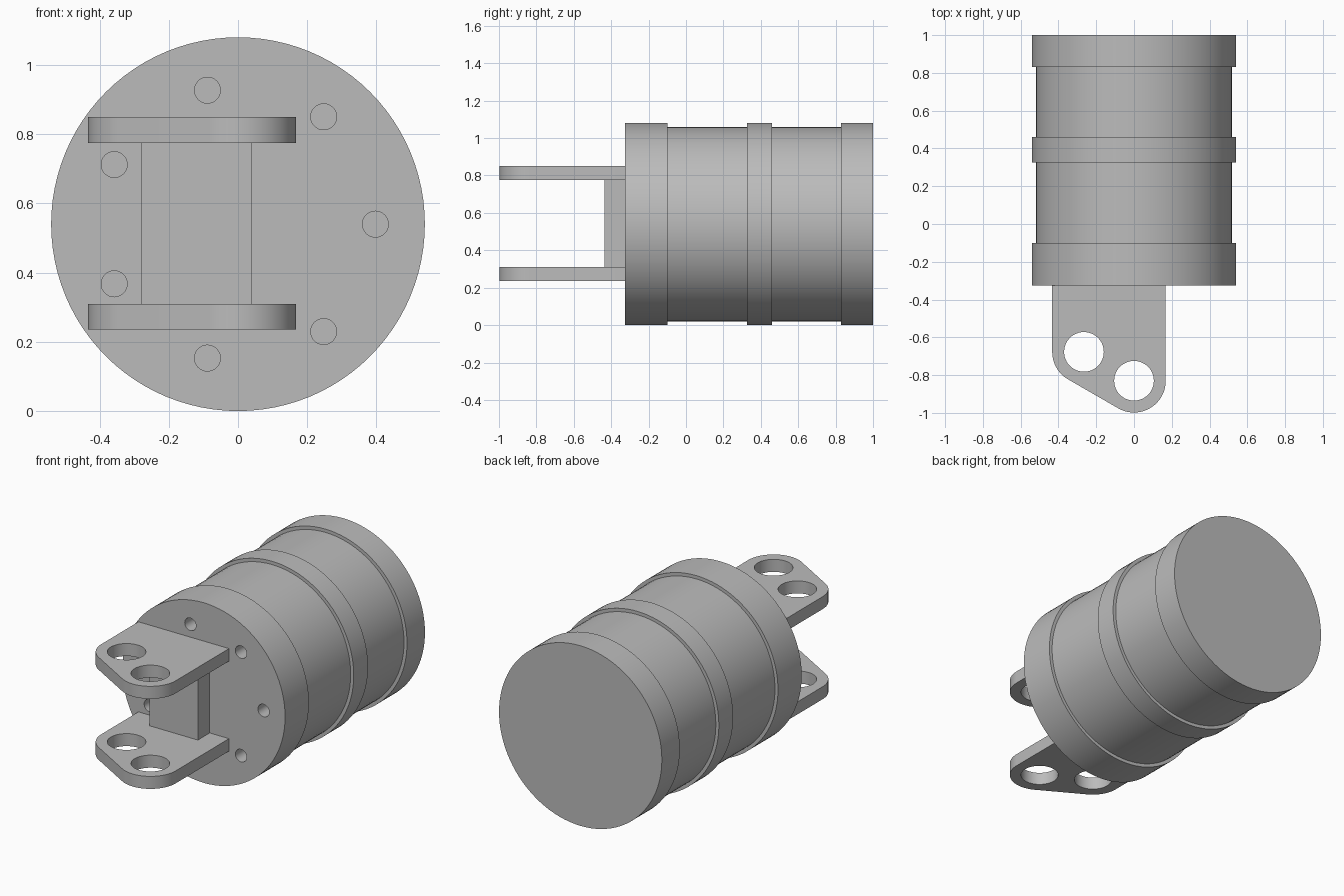
import bpy
import bmesh
from math import cos, sin, pi, radians
from mathutils import Matrix, Vector

cube = bpy.data.objects.get("Cube")
if cube:
    bpy.data.objects.remove(cube, do_unlink=True)

AXIS_Z = 0.54
FRONT = -0.325

# Single plain grey metal
grey = bpy.data.materials.new("grey metal")
grey.diffuse_color = (0.5, 0.5, 0.5, 1)
grey.use_nodes = True
grey.node_tree.nodes["Principled BSDF"].inputs["Base Color"].default_value = (0.5, 0.5, 0.5, 1)


def make_object(name, bm):
    bmesh.ops.recalc_face_normals(bm, faces=bm.faces)
    mesh = bpy.data.meshes.new(name)
    bm.to_mesh(mesh)
    bm.free()
    mesh.materials.append(grey)
    obj = bpy.data.objects.new(name, mesh)
    bpy.context.collection.objects.link(obj)
    return obj


def activate(obj):
    bpy.ops.object.select_all(action="DESELECT")
    obj.select_set(True)
    bpy.context.view_layer.objects.active = obj


def smooth(obj):
    activate(obj)
    bpy.ops.object.shade_smooth_by_angle(angle=radians(30))


def cut(obj, cutter):
    mod = obj.modifiers.new("holes", "BOOLEAN")
    mod.operation = "DIFFERENCE"
    mod.solver = "EXACT"
    mod.object = cutter
    activate(obj)
    bpy.ops.object.modifier_apply(modifier=mod.name)
    bpy.data.objects.remove(cutter, do_unlink=True)


def cylinders(name, centres, radius, depth, rotation, segments):
    bm = bmesh.new()
    for c in centres:
        bmesh.ops.create_cone(bm, cap_ends=True, segments=segments, radius1=radius,
                              radius2=radius, depth=depth,
                              matrix=Matrix.Translation(c) @ rotation)
    return make_object(name, bm)


def extrude_outline(name, outline, z, height):
    bm = bmesh.new()
    face = bm.faces.new([bm.verts.new((x, y, z)) for x, y in outline])
    ext = bmesh.ops.extrude_face_region(bm, geom=[face])
    verts = [v for v in ext["geom"] if isinstance(v, bmesh.types.BMVert)]
    bmesh.ops.translate(bm, verts=verts, vec=(0, 0, height))
    return make_object(name, bm)


# Drum: stepped profile (radius, y) turned about the y axis
profile = [(0.54, FRONT), (0.54, -0.1), (0.52, -0.1), (0.52, 0.325), (0.54, 0.325),
           (0.54, 0.46), (0.52, 0.46), (0.52, 0.83), (0.54, 0.83), (0.54, 1.0)]
SEGMENTS = 96
bm = bmesh.new()
rings = []
for r, y in profile:
    angles = [2 * pi * i / SEGMENTS for i in range(SEGMENTS)]
    rings.append([bm.verts.new((r * cos(a), y, AXIS_Z + r * sin(a))) for a in angles])
for a, b in zip(rings, rings[1:]):
    for i in range(SEGMENTS):
        j = (i + 1) % SEGMENTS
        bm.faces.new((a[i], a[j], b[j], b[i]))
bm.faces.new(rings[0])
bm.faces.new(rings[-1])
drum = make_object("banded_drum", bm)

# Ring of seven blind bolt holes in the front face
bolts = [Vector((0.397 * cos(2 * pi * i / 7), FRONT, AXIS_Z + 0.397 * sin(2 * pi * i / 7)))
         for i in range(7)]
cut(drum, cylinders("bolt_cutter", bolts, 0.0375, 0.3, Matrix.Rotation(pi / 2, 4, "X"), 32))
smooth(drum)

# Two lug plates with rounded corners and a pair of pin holes
pins = [(-0.265, -0.677), (0.0, -0.83)]
CORNER = 0.168


def arc(centre, start, end, steps):
    angles = [radians(start + (end - start) * i / steps) for i in range(steps + 1)]
    return [(centre[0] + CORNER * cos(a), centre[1] + CORNER * sin(a)) for a in angles]


outline = ([(-0.433, FRONT)] + arc(pins[0], 180, 240, 14)
           + arc(pins[1], 240, 360, 28) + [(CORNER, FRONT)])
for name, z in (("lower_lug_plate", 0.235), ("upper_lug_plate", 0.775)):
    plate = extrude_outline(name, outline, z, 0.075)
    centres = [Vector((x, y, z)) for x, y in pins]
    cut(plate, cylinders("pin_cutter", centres, 0.105, 0.4, Matrix.Identity(4), 48))
    smooth(plate)

# Upright web joining the plates
web = [(-0.28, FRONT), (-0.28, -0.437), (0.04, -0.437), (0.04, FRONT)]
extrude_outline("lug_web", web, 0.31, 0.465)
